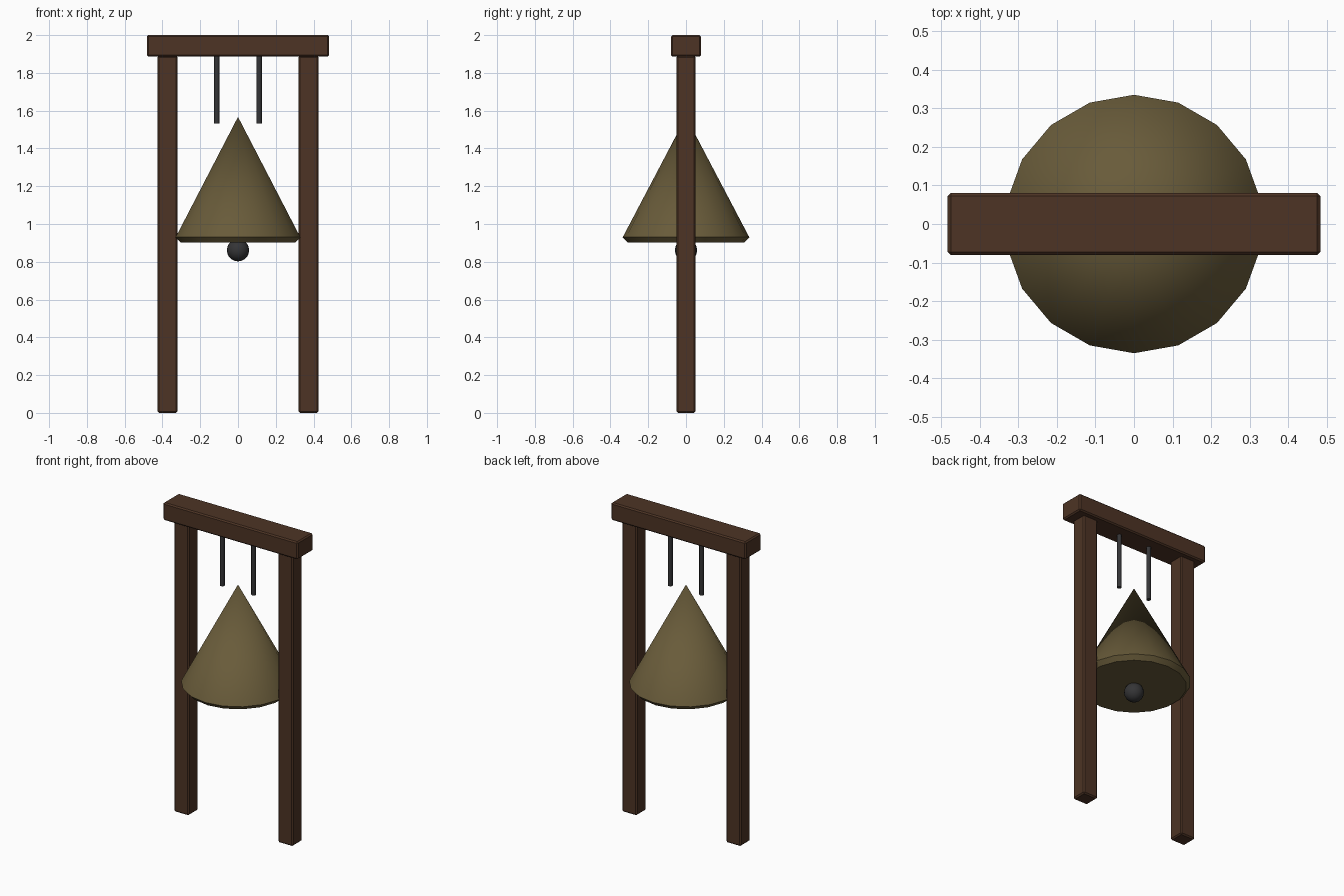
import bpy, bmesh, math

if "Cube" in bpy.data.objects:
    bpy.data.objects.remove(bpy.data.objects["Cube"])


def material(name, rgb):
    m = bpy.data.materials.new(name)
    m.diffuse_color = (*rgb, 1)
    m.use_nodes = True
    m.node_tree.nodes["Principled BSDF"].inputs["Base Color"].default_value = m.diffuse_color
    return m


WOOD = material("dark_wood", (0.075, 0.034, 0.018))
BRONZE = material("aged_bronze", (0.14, 0.105, 0.042))
IRON = material("iron", (0.035, 0.035, 0.037))


def finish(name, mat, bevel=0):
    ob = bpy.context.object
    ob.name = name
    ob.data.materials.append(mat)
    if bevel:
        mod = ob.modifiers.new("bevel", "BEVEL")
        mod.width = bevel
        mod.segments = 1
    return ob


def timber(name, size, center):
    bpy.ops.mesh.primitive_cube_add(size=1, location=center)
    bpy.context.object.scale = size
    bpy.ops.object.transform_apply(location=False, rotation=False, scale=True)
    finish(name, WOOD, 0.008)


# Frame: top beam and two posts
timber("top_beam", (0.966, 0.16, 0.114), (0, 0, 1.943))
for side, s in (("left", -1), ("right", 1)):
    timber(side + "_post", (0.106, 0.10, 1.89), (s * 0.373, 0, 0.945))
    # Hanger rods
    bpy.ops.mesh.primitive_cylinder_add(vertices=12, radius=0.014, depth=0.38,
                                        location=(s * 0.112, 0, 1.722))
    finish(side + "_hanger", IRON)
    bpy.ops.object.shade_smooth_by_angle(angle=math.radians(40))

# Bell: 18-sided closed cone with a chamfered rim
bm = bmesh.new()
rings = []
for r, z in ((0.309, 0.902), (0.335, 0.93)):
    rings.append([bm.verts.new((r * math.sin(i * math.tau / 18),
                                r * math.cos(i * math.tau / 18), z)) for i in range(18)])
tip = bm.verts.new((0, 0, 1.567))
bm.faces.new(rings[0])
for i in range(18):
    j = (i + 1) % 18
    bm.faces.new((rings[0][i], rings[0][j], rings[1][j], rings[1][i]))
    bm.faces.new((rings[1][i], rings[1][j], tip))
bmesh.ops.recalc_face_normals(bm, faces=bm.faces)
mesh = bpy.data.meshes.new("bell")
bm.to_mesh(mesh)
bm.free()
bell = bpy.data.objects.new("bell", mesh)
bpy.context.collection.objects.link(bell)
bpy.ops.object.select_all(action="DESELECT")
bell.select_set(True)
bpy.context.view_layer.objects.active = bell
finish("bell", BRONZE)
bpy.ops.object.shade_smooth_by_angle(angle=math.radians(30))

# Clapper ball
bpy.ops.mesh.primitive_uv_sphere_add(segments=16, ring_count=10, radius=0.059,
                                     location=(0, 0, 0.861))
finish("clapper", IRON)
bpy.ops.object.shade_smooth()
